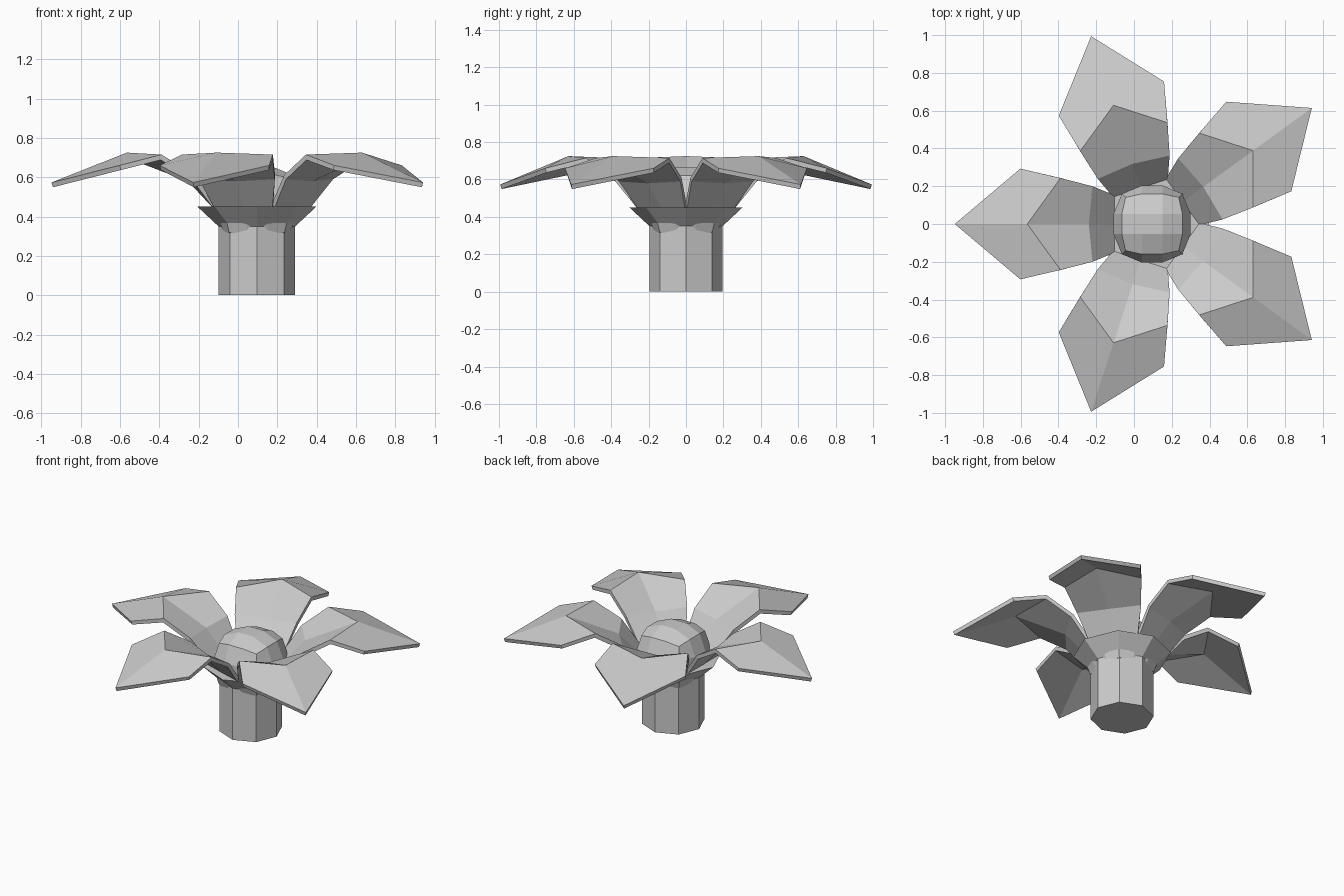
import bpy, bmesh
from math import pi, radians
from mathutils import Matrix, Vector

old = bpy.data.objects.get("Cube")
if old:
    bpy.data.objects.remove(old, do_unlink=True)

AXIS = Vector((0.096, 0, 0))   # flower axis
SIDES = 8

grey = bpy.data.materials.new("light_grey")
grey.use_nodes = True
grey.diffuse_color = (0.6, 0.6, 0.6, 1)
grey.node_tree.nodes["Principled BSDF"].inputs["Base Color"].default_value = (0.6, 0.6, 0.6, 1)


def finish(name, bm, location):
    bmesh.ops.recalc_face_normals(bm, faces=bm.faces)
    mesh = bpy.data.meshes.new(name)
    bm.to_mesh(mesh)
    bm.free()
    mesh.materials.append(grey)
    obj = bpy.data.objects.new(name, mesh)
    obj.location = location
    bpy.context.collection.objects.link(obj)
    return obj


def frustum(name, r_low, r_high, z_low, z_high):
    bm = bmesh.new()
    bmesh.ops.create_cone(bm, cap_ends=True, segments=SIDES, radius1=r_low,
                          radius2=r_high, depth=z_high - z_low)
    # put the corners on the axes
    first = max(bm.verts, key=lambda v: v.co.x)
    if abs(first.co.y) > 0.01:
        bmesh.ops.rotate(bm, verts=bm.verts, matrix=Matrix.Rotation(pi / SIDES, 3, "Z"))
    return finish(name, bm, AXIS + Vector((0, 0, (z_low + z_high) / 2)))


# Stem and flared collar
frustum("stem", 0.195, 0.195, 0, 0.35)
frustum("collar", 0.195, 0.302, 0.35, 0.45)

# Rounded flower centre
bm = bmesh.new()
bmesh.ops.create_cube(bm, size=0.408)
bmesh.ops.bevel(bm, geom=bm.edges[:], offset=0.15, segments=2, profile=0.5,
                affect="EDGES")
finish("flower_centre", bm, AXIS + Vector((0, 0, 0.46)))

# Petal rows: (centre reach, centre height, side reach, side height, half width)
ROWS = [(0.2, 0.455, 0.2, 0.455, 0.152),
        (0.335, 0.6, 0.316, 0.61, 0.2),
        (0.661, 0.725, 0.485, 0.715, 0.243)]
SHOULDER = (0.698, 0.66, 0.293)
TIP = (1.045, 0, 0.573)


def petal(name, angle):
    bm = bmesh.new()
    centre = [bm.verts.new((r, 0, z)) for r, z, *_ in ROWS]
    tip = bm.verts.new(TIP)
    for side in (1, -1):
        edge = [bm.verts.new((r, side * w, z)) for _, _, r, z, w in ROWS]
        reach, height, width = SHOULDER
        edge.append(bm.verts.new((reach, side * width, height)))
        spine = centre + [tip]
        for i in range(len(edge) - 1):
            bm.faces.new((spine[i], spine[i + 1], edge[i + 1], edge[i]))
    obj = finish(name, bm, AXIS)
    if obj.data.polygons[0].normal.z < 0:
        obj.data.flip_normals()
    obj.rotation_euler.z = angle
    thick = obj.modifiers.new("thickness", "SOLIDIFY")
    thick.thickness = 0.025
    thick.offset = -1
    thick.use_even_offset = True


# Five petals around the axis
for i in range(5):
    petal(f"petal_{i + 1}", radians(36 + 72 * i))
